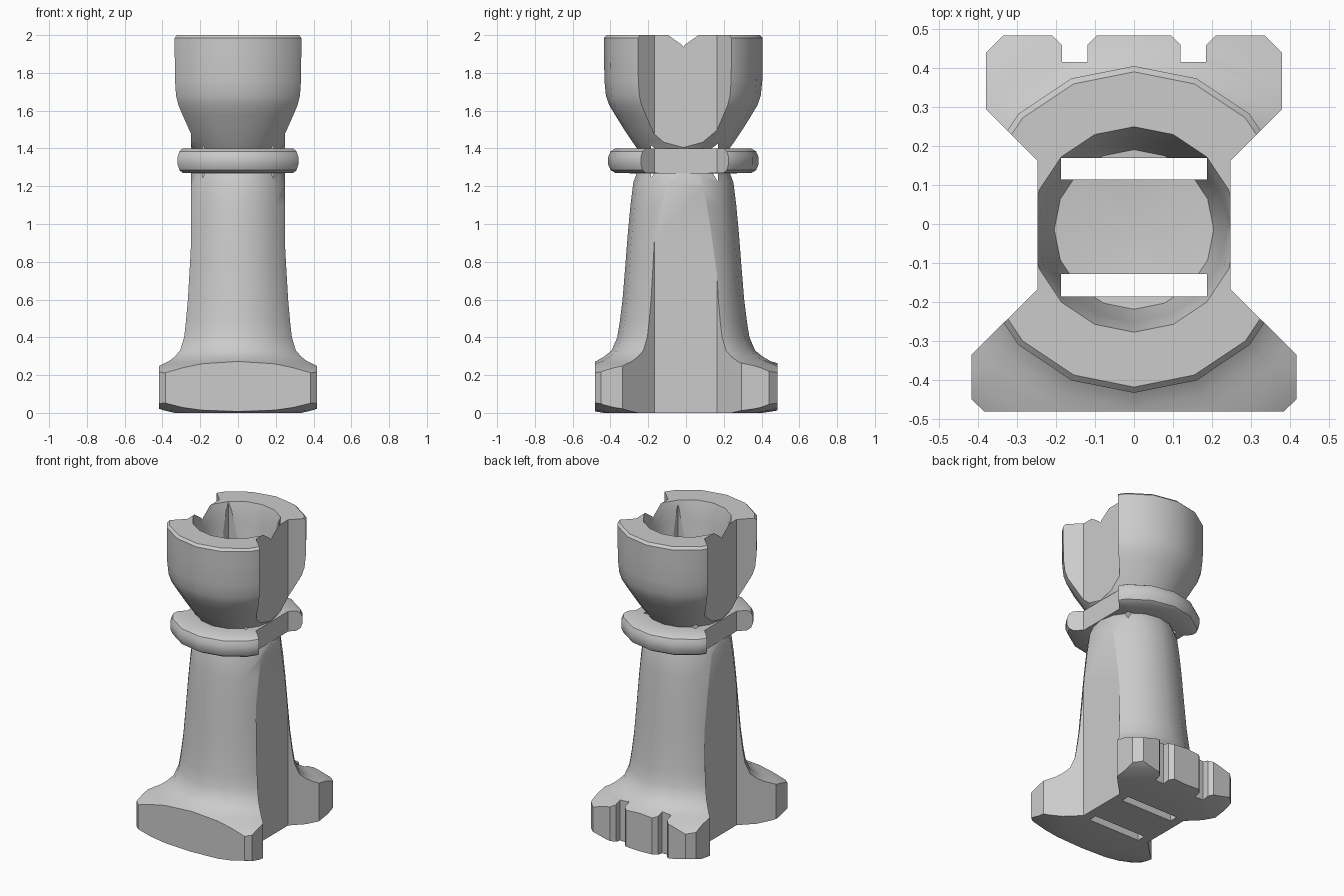
import bpy, bmesh, math

if "Cube" in bpy.data.objects:
    bpy.data.objects.remove(bpy.data.objects["Cube"])

CY = -0.014   # turning axis of the rook
SIDES = 16


def mesh_object(name, bm):
    bmesh.ops.recalc_face_normals(bm, faces=bm.faces)
    me = bpy.data.meshes.new(name)
    bm.to_mesh(me)
    bm.free()
    ob = bpy.data.objects.new(name, me)
    bpy.context.collection.objects.link(ob)
    return ob


def lathe(name, profile):
    """Closed turned solid; first and last profile points lie on the axis."""
    bm = bmesh.new()
    rings = []
    for r, z in profile:
        if r == 0:
            rings.append([bm.verts.new((0, CY, z))])
        else:
            rings.append([bm.verts.new((r * math.cos(2 * math.pi * i / SIDES),
                                        CY + r * math.sin(2 * math.pi * i / SIDES), z))
                          for i in range(SIDES)])
    for a, b in zip(rings, rings[1:]):
        for i in range(SIDES):
            j = (i + 1) % SIDES
            if len(a) == 1:
                bm.faces.new((a[0], b[i], b[j]))
            elif len(b) == 1:
                bm.faces.new((a[i], a[j], b[0]))
            else:
                bm.faces.new((a[i], a[j], b[j], b[i]))
    return mesh_object(name, bm)


def prism(name, outline, z0, z1):
    bm = bmesh.new()
    face = bm.faces.new([bm.verts.new((x, y, z0)) for x, y in outline])
    top = bmesh.ops.extrude_face_region(bm, geom=[face])["geom"]
    for v in top:
        if isinstance(v, bmesh.types.BMVert):
            v.co.z = z1
    return mesh_object(name, bm)


def boolean(target, cutter, operation):
    cutter.hide_render = True
    mod = target.modifiers.new(cutter.name, 'BOOLEAN')
    mod.operation = operation
    mod.solver = 'EXACT'
    mod.object = cutter
    bpy.context.view_layer.objects.active = target
    bpy.ops.object.modifier_apply(modifier=mod.name)
    bpy.data.objects.remove(cutter)


# Turned body: foot, shaft, collar, cup and cup hollow
foot = [(0, 0), (.42, 0), (.5, .013), (.56, .028), (.61, .05), (.66, .09), (.68, .13),
        (.66, .18), (.61, .215), (.56, .24), (.5, .262), (.46, .275)]
shaft = [(.42, .298), (.38, .33), (.35, .4), (.337, .48), (.322, .6), (.308, .77),
         (.294, .95), (.28, 1.1), (.265, 1.22), (.247, 1.268)]
collar = [(.36, 1.27), (.385, 1.285), (.398, 1.315), (.398, 1.355), (.385, 1.385), (.36, 1.4)]
cup = [(.245, 1.401), (.27, 1.435), (.31, 1.495), (.36, 1.575), (.393, 1.63), (.41, 1.68),
       (.418, 1.76), (.42, 1.9), (.42, 1.985), (.405, 2.0)]
hollow = [(.264, 2.0), (.25, 1.95), (.238, 1.87), (.224, 1.75), (.205, 1.66), (0, 1.64)]
rook = lathe("rook_body", foot + shaft + collar + cup + hollow)

# Plan outline that trims the turned body (right half, mirrored)
half = [(.385, -.482), (.418, -.45), (.418, -.336), (.248, -.168), (.248, .163),
        (.38, .295), (.38, .44), (.335, .485), (.21, .485), (.185, .46),
        (.185, .417), (.12, .417), (.12, .46), (.095, .485)]
outline = half + [(-x, y) for x, y in reversed(half)]
boolean(rook, prism("plan_cutter", outline, -.1, 2.1), 'INTERSECT')

# Two slots running right through from top to bottom
for y0, y1 in ((.114, .17), (-.186, -.129)):
    slot = [(-.188, y0), (.188, y0), (.188, y1), (-.188, y1)]
    boolean(rook, prism("slot_cutter", slot, -.1, 2.1), 'DIFFERENCE')

bpy.ops.object.select_all(action='DESELECT')
rook.select_set(True)
bpy.context.view_layer.objects.active = rook
bpy.ops.object.shade_smooth_by_angle(angle=math.radians(32))
